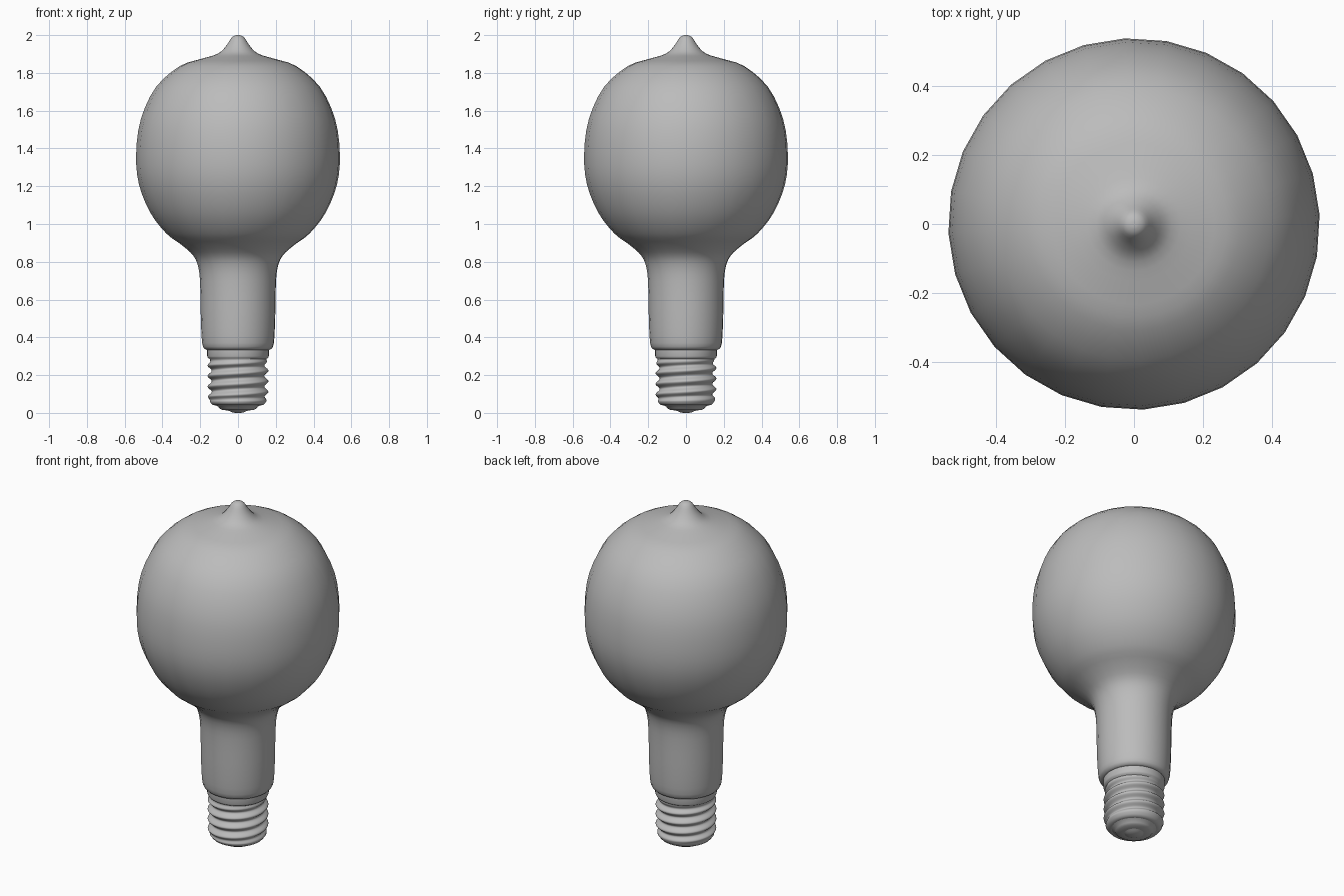
import bpy, math
from mathutils import Vector

SEG = 28
TURN = math.radians(2.8)

cube = bpy.data.objects.get("Cube")
if cube:
    bpy.data.objects.remove(cube, do_unlink=True)

grey = bpy.data.materials.new("plain grey")
grey.use_nodes = True
colour = (0.5, 0.5, 0.5, 1)
grey.diffuse_color = colour
grey.node_tree.nodes["Principled BSDF"].inputs["Base Color"].default_value = colour


def smooth_profile(points, steps=3):
    """Catmull-Rom curve through (radius, height) points."""
    p = [Vector(q) for q in points]
    p = [2 * p[0] - p[1]] + p + [2 * p[-1] - p[-2]]
    out = []
    for a, b, c, d in zip(p, p[1:], p[2:], p[3:]):
        for i in range(steps):
            t = i / steps
            out.append(0.5 * (2 * b + (c - a) * t + (2 * a - 5 * b + 4 * c - d) * t * t
                              + (3 * b - a - 3 * c + d) * t ** 3))
    return out + [p[-2]]


def lathe(name, profile, seg=SEG, offset=None, angle=40):
    """Revolve a bottom-to-top profile; offset(angle, z) adds to the radius."""
    verts, faces = [], []
    for r, z in profile:
        for i in range(seg):
            a = math.tau * i / seg
            rr = max(r, 0.0005) + (offset(a, z) if offset else 0)
            verts.append((rr * math.cos(a + TURN), rr * math.sin(a + TURN), z))
    for j in range(len(profile) - 1):
        for i in range(seg):
            k = (i + 1) % seg
            faces.append((j * seg + i, j * seg + k, (j + 1) * seg + k, (j + 1) * seg + i))
    faces.append(tuple(reversed(range(seg))))
    faces.append(tuple(range(len(verts) - seg, len(verts))))
    mesh = bpy.data.meshes.new(name)
    mesh.from_pydata(verts, [], faces)
    mesh.materials.append(grey)
    obj = bpy.data.objects.new(name, mesh)
    bpy.context.collection.objects.link(obj)
    bpy.ops.object.select_all(action='DESELECT')
    obj.select_set(True)
    bpy.context.view_layer.objects.active = obj
    bpy.ops.object.shade_smooth_by_angle(angle=math.radians(angle))
    return obj


# Glass envelope: neck, globe and drawn-out tip
lathe("glass_bulb", smooth_profile([
    (0.155, 0.333), (0.175, 0.338), (0.19, 0.37), (0.197, 0.5), (0.2, 0.66), (0.208, 0.76),
    (0.235, 0.83), (0.3, 0.89), (0.38, 0.95), (0.465, 1.06), (0.525, 1.21), (0.54, 1.37),
    (0.515, 1.555), (0.435, 1.725), (0.31, 1.835), (0.2, 1.873), (0.11, 1.9),
    (0.065, 1.94), (0.035, 1.985), (0.015, 1.998), (0, 2.0)]))

# Screw cap with a right-handed rounded thread that fades out at both ends
PITCH, LOW, HIGH = 0.056, 0.06, 0.285


def thread(a, z):
    fade = max(0, min(1, (z - LOW) / 0.03, (HIGH - z) / 0.03))
    return fade * 0.011 * math.cos(math.tau * z / PITCH - a)


ROWS = 56
rows = [(0.15, LOW + (HIGH - LOW) * i / ROWS) for i in range(ROWS + 1)]
lathe("screw_cap", [(0.12, 0.04), (0.135, 0.042), (0.142, 0.05)] + rows
      + [(0.16, 0.292), (0.163, 0.3), (0.163, 0.335)], seg=56, offset=thread, angle=60)

# Insulator and contact button at the foot
lathe("base_insulator", [(0.05, 0.012), (0.085, 0.016), (0.098, 0.024), (0.105, 0.034), (0.13, 0.045)])
lathe("contact_button", [(0, 0), (0.025, 0.001), (0.04, 0.007), (0.055, 0.014)])
